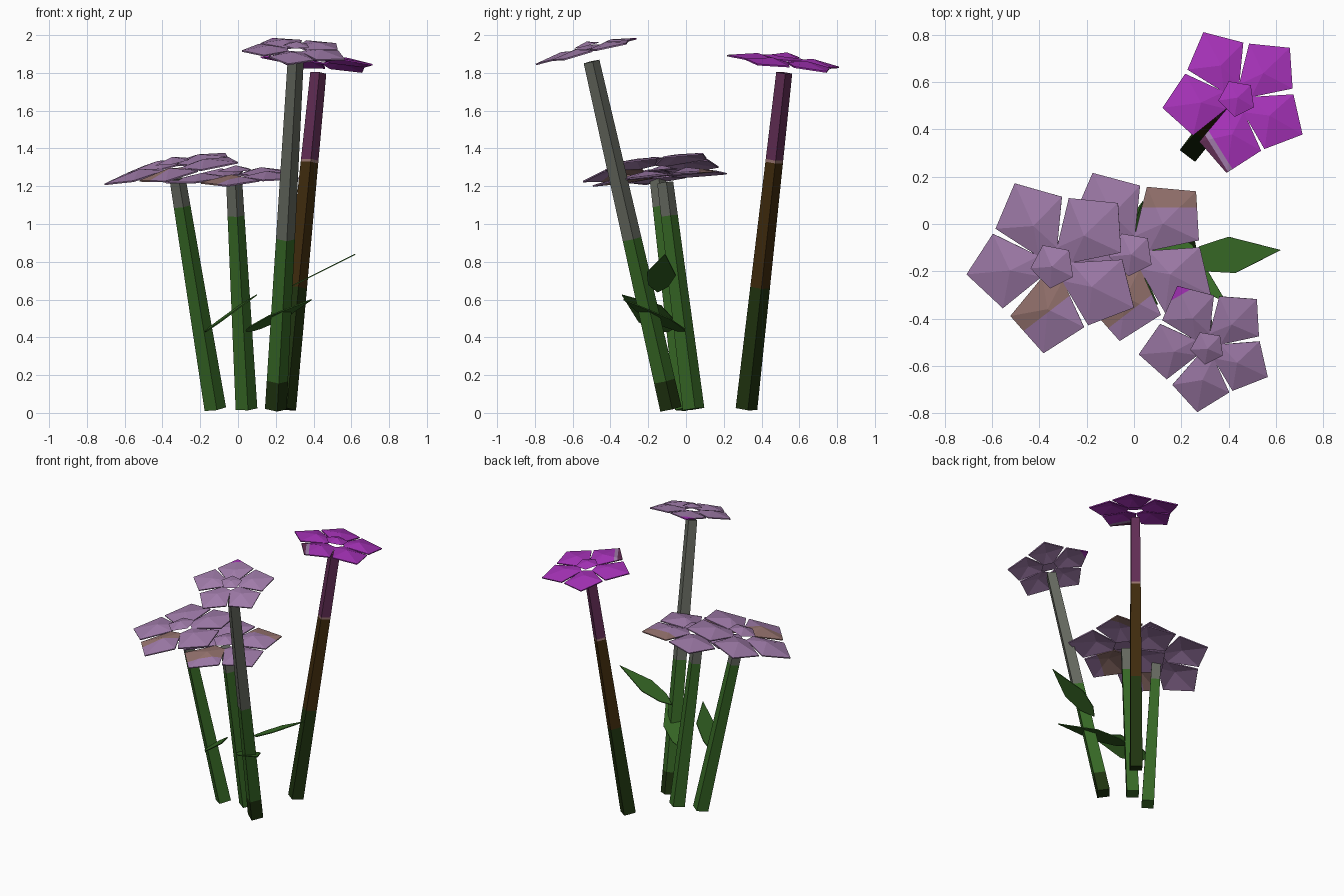
import bpy, bmesh
from math import cos, sin, radians
from mathutils import Vector, Matrix

cube = bpy.data.objects.get("Cube")
if cube:
    bpy.data.objects.remove(cube)

COLOURS = {
    "lavender": (0.35, 0.20, 0.40),
    "purple": (0.38, 0.032, 0.48),
    "plum": (0.12, 0.026, 0.09),
    "tan": (0.30, 0.17, 0.155),
    "green": (0.038, 0.14, 0.019),
    "dark_green": (0.014, 0.034, 0.005),
    "grey": (0.13, 0.14, 0.115),
    "brown": (0.05, 0.024, 0.004),
}
NAMES = list(COLOURS)
MATERIALS = []
for name, rgb in COLOURS.items():
    m = bpy.data.materials.new(name)
    m.use_nodes = True
    m.diffuse_color = (*rgb, 1)
    bsdf = m.node_tree.nodes["Principled BSDF"]
    bsdf.inputs["Base Color"].default_value = (*rgb, 1)
    bsdf.inputs["Roughness"].default_value = 0.8
    MATERIALS.append(m)


def finish(bm, name, thickness=0):
    mesh = bpy.data.meshes.new(name)
    bm.to_mesh(mesh)
    bm.free()
    for m in MATERIALS:
        mesh.materials.append(m)
    obj = bpy.data.objects.new(name, mesh)
    bpy.context.collection.objects.link(obj)
    if thickness:
        mod = obj.modifiers.new("thickness", "SOLIDIFY")
        mod.thickness = thickness
        mod.offset = 0
    return obj


def paint_beyond(bm, point, normal, colour):
    """Cut along a plane and colour everything on its far side."""
    point, normal = Vector(point), Vector(normal)
    geom = bm.verts[:] + bm.edges[:] + bm.faces[:]
    bmesh.ops.bisect_plane(bm, geom=geom, plane_co=point, plane_no=normal)
    for f in bm.faces:
        if (f.calc_center_median() - point).dot(normal) > 0:
            f.material_index = NAMES.index(colour)


def stem(name, base, top, bands):
    """Four-sided tapered stem; bands are (start height, colour)."""
    base, top = Vector(base), Vector(top)
    axis = top - base
    bm = bmesh.new()
    bmesh.ops.create_cone(bm, cap_ends=True, segments=4, radius1=0.058,
                          radius2=0.043, depth=axis.length)
    turn = Vector((0, 0, 1)).rotation_difference(axis).to_matrix().to_4x4()
    bm.transform(Matrix.Translation((base + top) / 2) @ turn
                 @ Matrix.Rotation(radians(8), 4, "Z"))
    for height, colour in bands:
        paint_beyond(bm, base + axis * (height / top.z), axis.normalized(), colour)
    finish(bm, name + "_stem")


TIP_ANGLES = (44, 116, 187, 262, 332)


def flower(name, centre, axis, radius, colour, patches=()):
    """Five pointed petals around a raised pentagonal heart."""
    turn = Vector((0, 0, 1)).rotation_difference(Vector(axis)).to_matrix().to_4x4()
    place = Matrix.Translation(centre) @ turn

    def polar(r, angle, z):
        a = radians(angle)
        return Vector((r * radius * cos(a), r * radius * sin(a), z * radius))

    for i, angle in enumerate(TIP_ANGLES):
        bm = bmesh.new()
        rim = [polar(0.2, angle - 36, -0.05), polar(0.78, angle - 33, -0.06),
               polar(1.02, angle, -0.08), polar(0.78, angle + 33, -0.06),
               polar(0.2, angle + 36, -0.05)]
        rim = [bm.verts.new(p) for p in rim]
        ridge = bm.verts.new(polar(0.5, angle, 0.02))
        for j in range(5):
            f = bm.faces.new((ridge, rim[j], rim[(j + 1) % 5]))
            f.material_index = NAMES.index(colour)
        bm.transform(place)
        for petal, point, normal, patch_colour in patches:
            if petal == i:
                paint_beyond(bm, (*point, centre[2]), (*normal, 0), patch_colour)
        finish(bm, f"{name}_petal_{i + 1}", 0.008)

    # Heart of the flower
    bm = bmesh.new()
    ring = [bm.verts.new(polar(0.26, a, 0.04)) for a in TIP_ANGLES]
    peak = bm.verts.new(polar(0, 0, 0.11))
    for j in range(5):
        bm.faces.new((peak, ring[j], ring[(j + 1) % 5]))
    bm.faces.new(ring[::-1])
    for f in bm.faces:
        f.material_index = NAMES.index(colour)
    bm.transform(place)
    finish(bm, name + "_heart")


def leaf(name, base, tip, side):
    """Flat pointed blade, wide in the middle."""
    base, tip, side = Vector(base), Vector(tip), Vector(side)
    bm = bmesh.new()
    outline = ((0, 0), (0.2, -0.75), (0.52, -1), (1, 0), (0.45, 1), (0.15, 0.65))
    f = bm.faces.new([bm.verts.new(base.lerp(tip, t) + side * s) for t, s in outline])
    f.material_index = NAMES.index("green")
    finish(bm, name, 0.006)


# Left short flower
stem("left", (-0.12, 0.0, 0.02), (-0.32, -0.15, 1.24),
     [(-1, "green"), (1.09, "grey")])
flower("left", (-0.34, -0.175, 1.315), (-0.19, -0.14, 1), 0.375, "lavender",
       [(3, (-0.36, -0.37), (-0.6, 0.78), "tan")])

# Middle short flower
stem("middle", (0.045, 0.04, 0.02), (-0.02, -0.11, 1.22),
     [(-1, "green"), (1.04, "grey")])
flower("middle", (-0.01, -0.125, 1.27), (-0.05, -0.1, 1), 0.37, "lavender",
       [(0, (0, 0.07), (0, 1), "tan"),
        (3, (-0.07, -0.41), (-0.6, 0.78), "tan")])

# Tall front flower
stem("front", (0.2, -0.08, 0.02), (0.305, -0.5, 1.86),
     [(-1, "dark_green"), (0.15, "green"), (0.91, "grey")])
flower("front", (0.31, -0.52, 1.935), (0.04, -0.25, 1), 0.285, "lavender",
       [(1, (0.18, -0.31), (-0.5, 0.87), "purple")])

# Tall rear flower
stem("rear", (0.25, 0.32, 0.02), (0.425, 0.52, 1.8),
     [(-1, "dark_green"), (0.65, "brown"), (1.32, "tan"), (1.335, "plum")])
flower("rear", (0.435, 0.53, 1.875), (0.09, 0.12, 1), 0.31, "purple",
       [(3, (0.355, 0.33), (-0.85, -0.53), "lavender"),
        (3, (0.335, 0.32), (-0.85, -0.53), "plum")])

# Leaves
leaf("front_leaf", (0.22, -0.15, 0.64), (0.62, -0.11, 0.84), (0, 0.078, 0))
leaf("left_leaf", (-0.18, -0.05, 0.43), (0.1, -0.34, 0.625), (0.06, 0.05, 0.05))
leaf("middle_leaf", (0.03, 0.0, 0.42), (0.39, -0.33, 0.6), (0.055, 0.06, 0))
